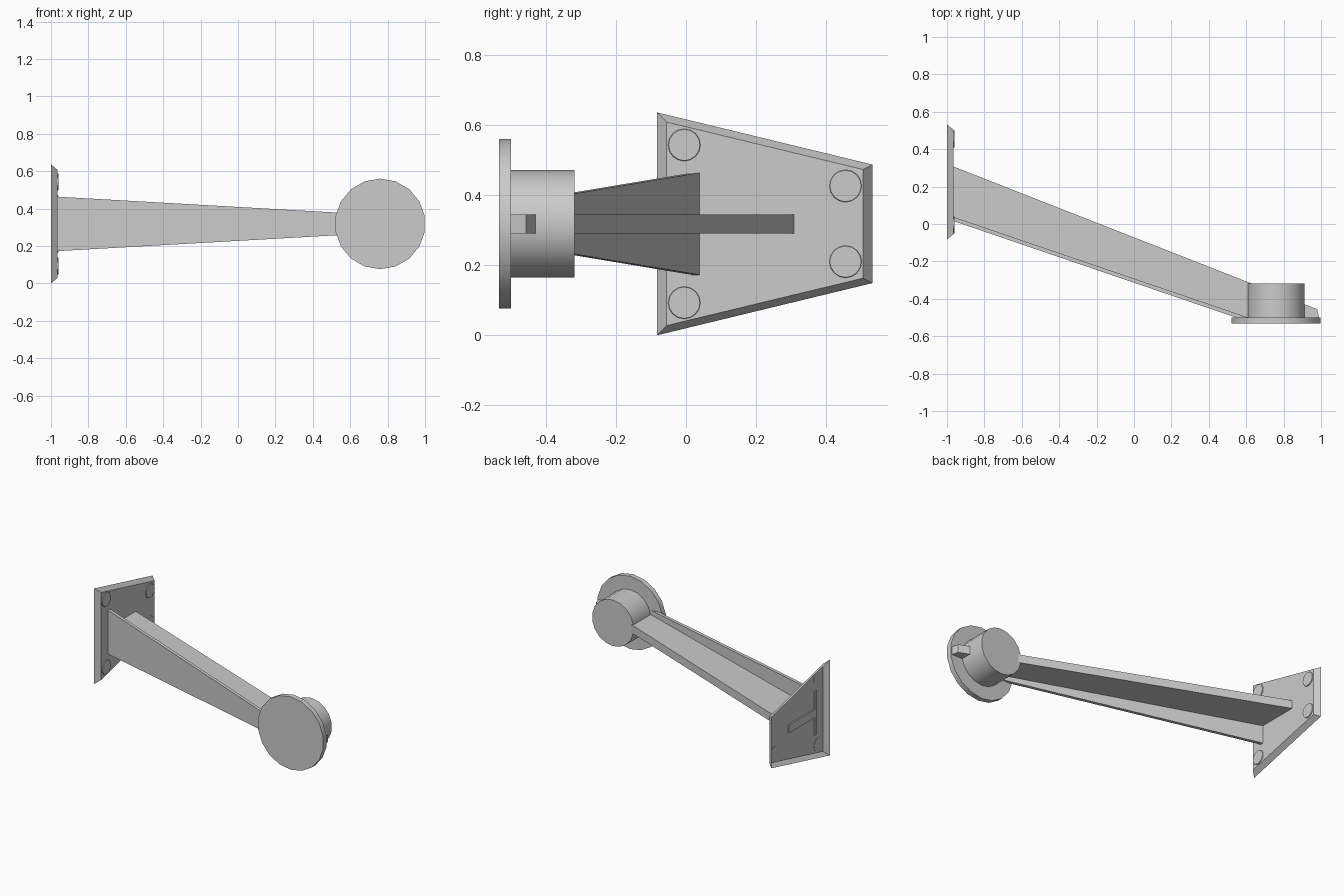
import bpy, bmesh
from math import cos, sin, pi

if "Cube" in bpy.data.objects:
    bpy.data.objects.remove(bpy.data.objects["Cube"])


def loft(name, a, b, caps=(True, True), smooth=False):
    """Skin two matching loops of points and cap the chosen ends."""
    bm = bmesh.new()
    va = [bm.verts.new(p) for p in a]
    vb = [bm.verts.new(p) for p in b]
    n = len(a)
    for i in range(n):
        j = (i + 1) % n
        bm.faces.new((va[i], va[j], vb[j], vb[i]))
    if caps[0]:
        bm.faces.new(va[::-1])
    if caps[1]:
        bm.faces.new(vb)
    bmesh.ops.recalc_face_normals(bm, faces=bm.faces)
    me = bpy.data.meshes.new(name)
    bm.to_mesh(me)
    bm.free()
    ob = bpy.data.objects.new(name, me)
    bpy.context.collection.objects.link(ob)
    if smooth:
        bpy.context.view_layer.objects.active = ob
        ob.select_set(True)
        bpy.ops.object.shade_smooth_by_angle()
        ob.select_set(False)
    return ob


def ring(r, n):
    return [(r * sin(2 * pi * i / n), r * cos(2 * pi * i / n)) for i in range(n)]


def disc_y(name, r, y0, y1, n):
    pts = ring(r, n)
    return loft(name, [(0.76 + u, y0, ZC + v) for u, v in pts],
                [(0.76 + u, y1, ZC + v) for u, v in pts], smooth=True)


ZC = 0.318

# Mounting plate: bevelled tray, open at the back
def trapezoid(x, y0, y1, h0, h1):
    return [(x, y0, ZC - h0), (x, y1, ZC - h1), (x, y1, ZC + h1), (x, y0, ZC + h0)]

loft("mounting_plate", trapezoid(-1, -0.083, 0.532, 0.318, 0.169),
     trapezoid(-0.966, -0.055, 0.505, 0.29, 0.155), caps=(False, True))

# Bolt heads, mirrored above and below the centre line
for y, dz in ((-0.005, 0.225), (0.455, 0.108)):
    for s in (-1, 1):
        pts = ring(0.047, 16)
        loft("bolt_head", [(-0.969, y + u, ZC + s * dz + v) for u, v in pts],
             [(-0.961, y + u * 0.95, ZC + s * dz + v * 0.95) for u, v in pts])

# Arm flange: tapered upright strip
def flange_end(x, y, h):
    return [(x, y - 0.022, ZC - h), (x, y, ZC - h), (x, y, ZC + h), (x, y - 0.022, ZC + h)]

loft("arm_flange", flange_end(-0.975, 0.041, 0.146), flange_end(0.61, -0.5, 0.056))

# Arm web: horizontal rib running through the hub
web = [(-0.975, 0.311), (-0.975, 0.035), (0.6, -0.502), (0.99, -0.502), (0.98, -0.456)]
loft("arm_web", [(x, y, ZC - 0.027) for x, y in web], [(x, y, ZC + 0.027) for x, y in web])

# Round pad and hub
disc_y("end_disc", 0.242, -0.533, -0.499, 18)
disc_y("hub", 0.153, -0.505, -0.318, 18)
